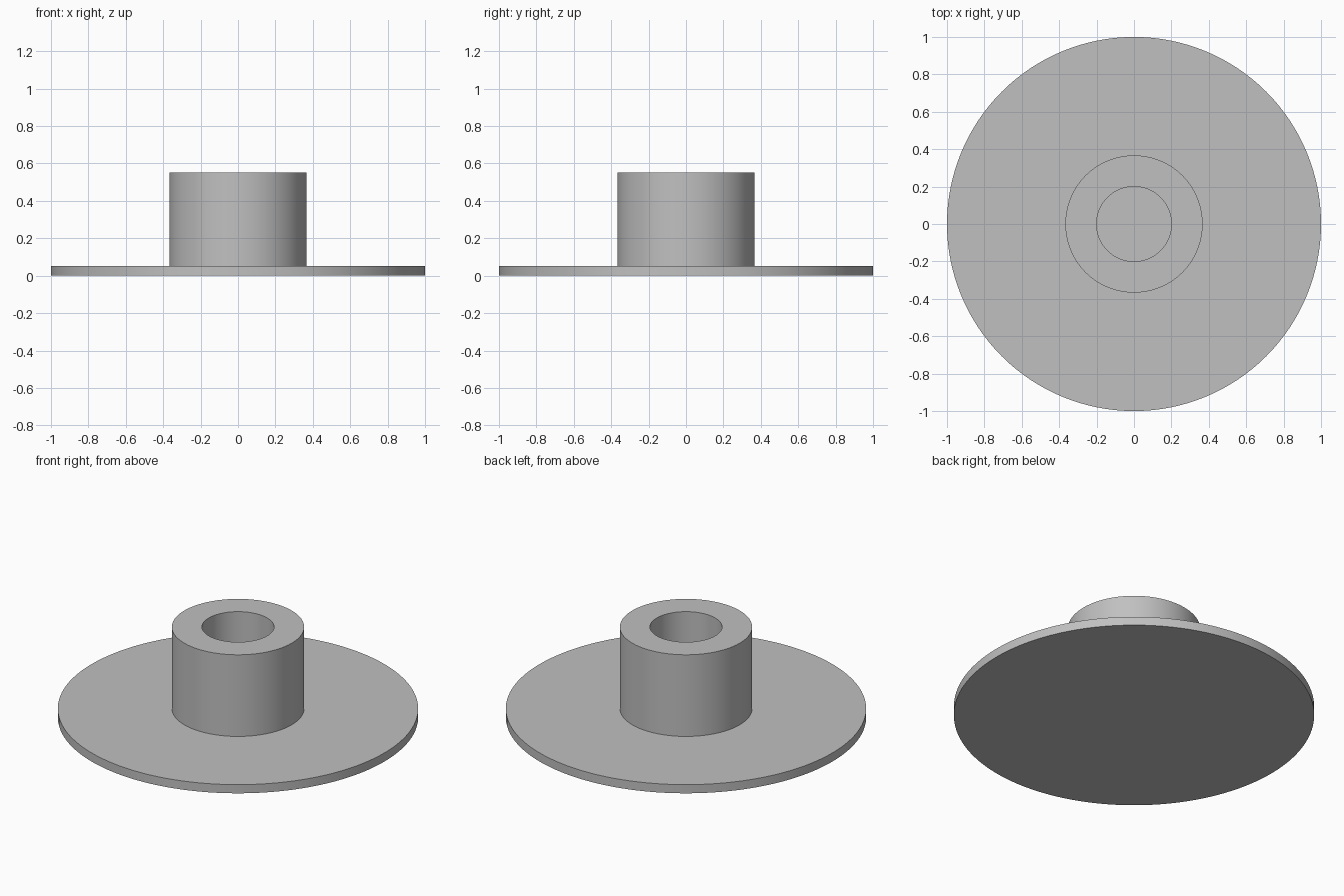
import bpy
import bmesh
import math

SEGMENTS = 128
FLANGE_TOP = 0.053
HUB_TOP = 0.553
HUB_RADIUS = 0.367
BORE_RADIUS = 0.2

cube = bpy.data.objects.get("Cube")
if cube:
    bpy.data.objects.remove(cube, do_unlink=True)

grey = bpy.data.materials.new("light_grey")
grey.use_nodes = True
colour = (0.53, 0.53, 0.53, 1)
grey.diffuse_color = colour
grey.node_tree.nodes["Principled BSDF"].inputs["Base Color"].default_value = colour


def lathe(name, profile):
    """Spin a (radius, height) profile about the z axis."""
    bm = bmesh.new()
    verts = [bm.verts.new((r, 0, z)) for r, z in profile]
    edges = [bm.edges.new(pair) for pair in zip(verts, verts[1:])]
    bmesh.ops.spin(bm, geom=verts + edges, cent=(0, 0, 0), axis=(0, 0, 1),
                   angle=math.tau, steps=SEGMENTS, use_duplicate=False)
    bmesh.ops.remove_doubles(bm, verts=bm.verts, dist=1e-5)
    bmesh.ops.recalc_face_normals(bm, faces=bm.faces)
    mesh = bpy.data.meshes.new(name)
    bm.to_mesh(mesh)
    bm.free()
    mesh.materials.append(grey)
    obj = bpy.data.objects.new(name, mesh)
    bpy.context.collection.objects.link(obj)
    bpy.ops.object.select_all(action="DESELECT")
    obj.select_set(True)
    bpy.context.view_layer.objects.active = obj
    bpy.ops.object.shade_smooth_by_angle(angle=math.radians(30))
    return obj


# Thin round base plate, which also closes the bottom of the bore
lathe("flange", [(0, 0), (1, 0), (1, FLANGE_TOP), (0, FLANGE_TOP)])

# Upright hub with a central bore, a closed ring sitting on the flange
lathe("hub", [(BORE_RADIUS, FLANGE_TOP), (HUB_RADIUS, FLANGE_TOP),
              (HUB_RADIUS, HUB_TOP), (BORE_RADIUS, HUB_TOP),
              (BORE_RADIUS, FLANGE_TOP)])
